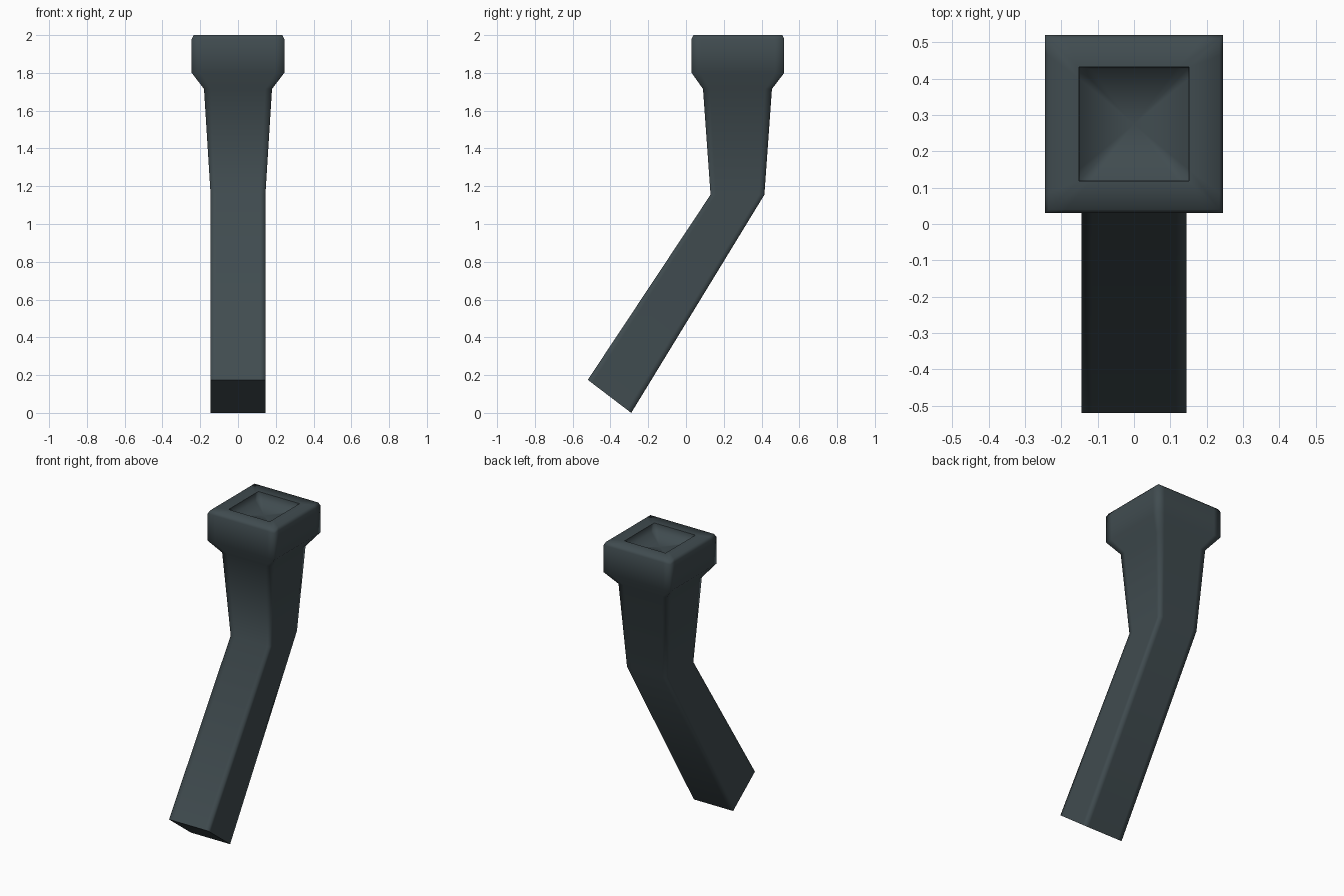
import bpy, bmesh

if "Cube" in bpy.data.objects:
    bpy.data.objects.remove(bpy.data.objects["Cube"])

mat = bpy.data.materials.new("dark slate")
mat.diffuse_color = (0.052, 0.072, 0.08, 1)
mat.use_nodes = True
mat.node_tree.nodes["Principled BSDF"].inputs["Base Color"].default_value = mat.diffuse_color

bm = bmesh.new()


def ring(hx, front, back, t):
    """Square section; t = inset of the support points beside each corner."""
    (yf, zf), (yb, zb) = front, back
    a = 1 - 2 * t
    uv = [(-1, -1), (-a, -1), (a, -1), (1, -1), (1, -a), (1, a),
          (1, 1), (a, 1), (-a, 1), (-1, 1), (-1, a), (-1, -a)]
    out = []
    for u, v in uv:
        k = (v + 1) / 2
        out.append(bm.verts.new((u * hx, yf + (yb - yf) * k, zf + (zb - zf) * k)))
    return out


def bridge(a, b):
    n = len(a)
    for i in range(n):
        bm.faces.new((a[i], a[(i + 1) % n], b[(i + 1) % n], b[i]))


def edges_of(r):
    return [bm.edges.get((r[i], r[(i + 1) % len(r)])) for i in range(len(r))]


# Sections from the slanted lower end up to the collar rim
sections = [
    (0.145, (-0.52, 0.175), (-0.29, 0.0)),
    (0.145, (0.13, 1.155), (0.415, 1.155)),
    (0.18, (0.09, 1.715), (0.455, 1.715)),
    (0.245, (0.03, 1.80), (0.52, 1.80)),
    (0.245, (0.03, 1.98), (0.52, 1.98)),
    (0.235, (0.04, 2.0), (0.51, 2.0)),
    (0.152, (0.118, 2.0), (0.432, 2.0)),
]
rings = [ring(hx, f, b, 0.1) for hx, f, b in sections]
for a, b in zip(rings, rings[1:]):
    bridge(a, b)

# Closed lower end
bm.faces.new(list(reversed(rings[0])))

# Shallow recess in the top, its floor shaded as a soft dish
floor = ring(0.148, (0.122, 1.95), (0.428, 1.95), 0.1)
bridge(rings[-1], floor)
mid = bm.verts.new((0, 0.275, 1.94))
for i in range(12):
    bm.faces.new((floor[i], floor[(i + 1) % 12], mid))

bmesh.ops.recalc_face_normals(bm, faces=bm.faces[:])
for f in bm.faces:
    f.smooth = True
for e in edges_of(rings[0]) + edges_of(rings[-1]):
    e.smooth = False

me = bpy.data.meshes.new("bent_square_pipe")
bm.to_mesh(me)
bm.free()
me.materials.append(mat)
ob = bpy.data.objects.new("bent_square_pipe", me)
bpy.context.collection.objects.link(ob)
